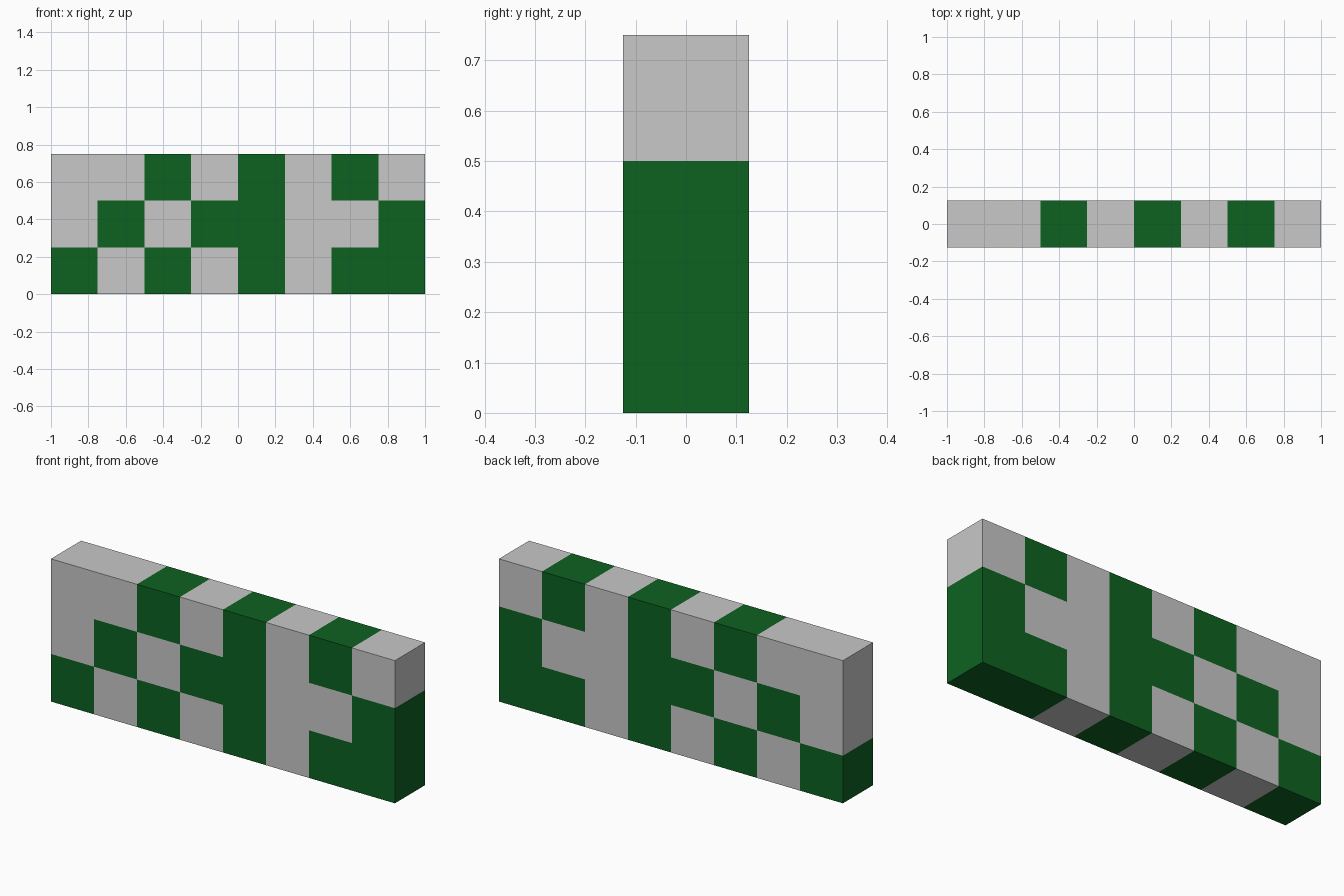
import bpy
import bmesh
from mathutils import Vector

if "Cube" in bpy.data.objects:
    bpy.data.objects.remove(bpy.data.objects["Cube"])

CELL = 0.25
# Green cells, top row first, from x = -1 to x = 1
PATTERN = ["..#.#.#.",
           ".#.##..#",
           "#.#.#.##"]
COLS, ROWS = len(PATTERN[0]), len(PATTERN)
SIZE = Vector((COLS * CELL, CELL, ROWS * CELL))


def make_material(name, rgb):
    mat = bpy.data.materials.new(name)
    mat.diffuse_color = (*rgb, 1.0)
    mat.use_nodes = True
    mat.node_tree.nodes["Principled BSDF"].inputs["Base Color"].default_value = mat.diffuse_color
    return mat


# Solid slab standing on the ground
bm = bmesh.new()
bmesh.ops.create_cube(bm, size=1.0)
bmesh.ops.scale(bm, vec=SIZE, verts=bm.verts)
bmesh.ops.translate(bm, vec=(0, 0, SIZE.z / 2), verts=bm.verts)


def cut(point, normal):
    bmesh.ops.bisect_plane(bm, geom=bm.verts[:] + bm.edges[:] + bm.faces[:],
                           plane_co=point, plane_no=normal)


# Cut the slab surface into square cells
for i in range(1, COLS):
    cut((-SIZE.x / 2 + i * CELL, 0, 0), (1, 0, 0))
for j in range(1, ROWS):
    cut((0, 0, j * CELL), (0, 0, 1))

# Colour each face by the cell it belongs to
for face in bm.faces:
    c = face.calc_center_median() - face.normal * 0.01
    col = int((c.x + SIZE.x / 2) / CELL)
    row = ROWS - 1 - int(c.z / CELL)
    face.material_index = 1 if PATTERN[row][col] == "#" else 0

mesh = bpy.data.meshes.new("checkered_slab")
bm.to_mesh(mesh)
bm.free()
mesh.materials.append(make_material("light grey", (0.578, 0.578, 0.578)))
mesh.materials.append(make_material("dark green", (0.004, 0.122, 0.015)))
slab = bpy.data.objects.new("checkered_slab", mesh)
bpy.context.collection.objects.link(slab)
